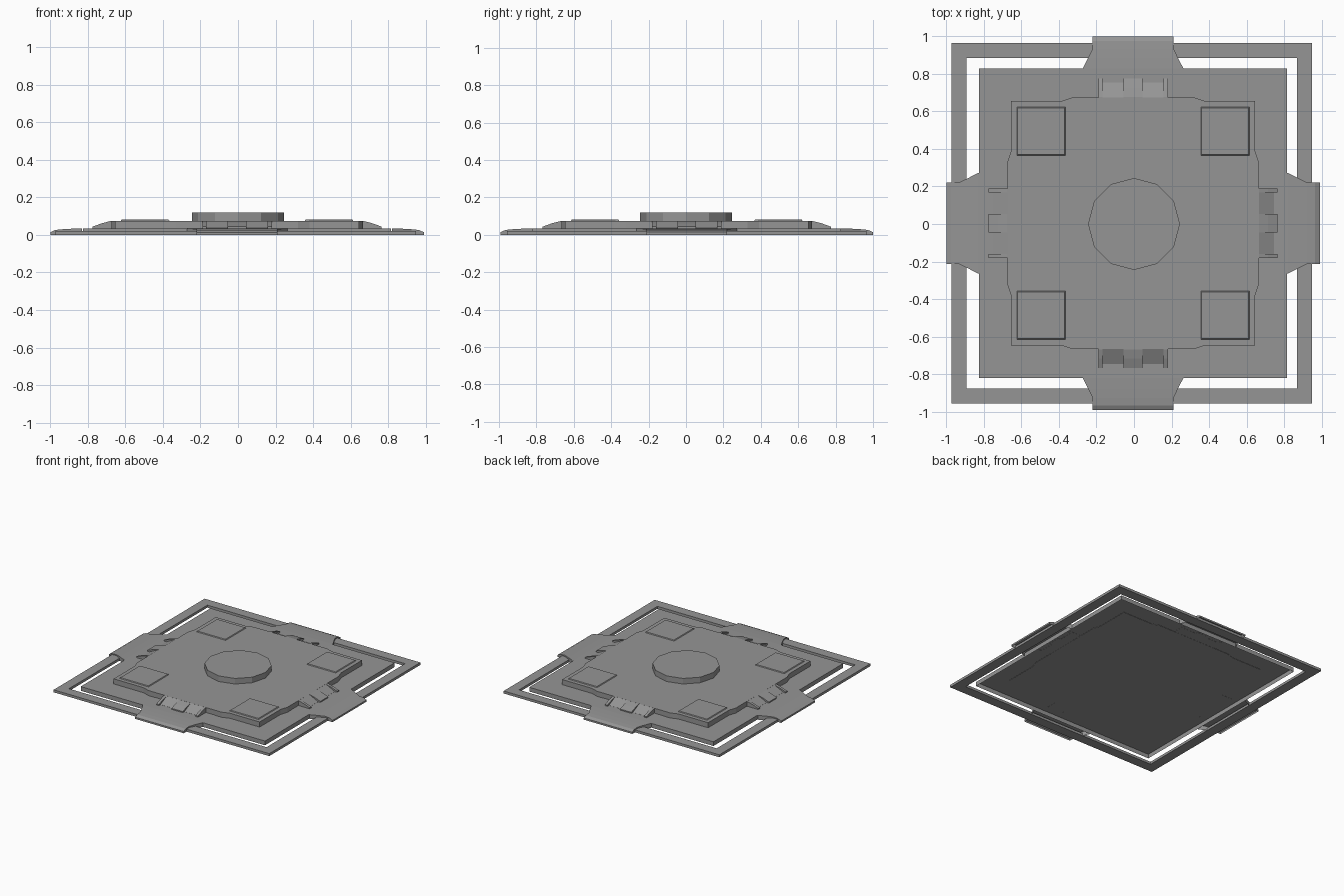
import bpy, bmesh, math
from mathutils import Matrix, Vector

cube = bpy.data.objects.get("Cube")
if cube:
    bpy.data.objects.remove(cube, do_unlink=True)

grey = bpy.data.materials.new("concrete_grey")
grey.use_nodes = True
grey.diffuse_color = (0.3, 0.3, 0.3, 1)
grey.node_tree.nodes["Principled BSDF"].inputs["Base Color"].default_value = (0.3, 0.3, 0.3, 1)

OFFSET = Vector((-0.005, 0.004, 0))


def finish(name, bm, turn=0, shift=OFFSET):
    bmesh.ops.recalc_face_normals(bm, faces=bm.faces)
    bm.transform(Matrix.Translation(shift) @ Matrix.Rotation(turn, 4, 'Z'))
    mesh = bpy.data.meshes.new(name)
    bm.to_mesh(mesh)
    bm.free()
    mesh.materials.append(grey)
    obj = bpy.data.objects.new(name, mesh)
    bpy.context.collection.objects.link(obj)
    return obj


def prism(bm, outline, z0, z1, inset=0.0, bottom=True):
    """Upright prism; the top can be drawn in towards its middle."""
    mid = sum((Vector(p) for p in outline), Vector((0, 0))) / len(outline)
    low = [bm.verts.new((x, y, z0)) for x, y in outline]
    high = []
    for x, y in outline:
        p = mid + (Vector((x, y)) - mid) * (1 - inset)
        high.append(bm.verts.new((p.x, p.y, z1)))
    if bottom:
        bm.faces.new(low[::-1])
    bm.faces.new(high)
    for i in range(len(low)):
        j = (i + 1) % len(low)
        bm.faces.new((low[i], low[j], high[j], high[i]))


def rect(x0, x1, y0, y1):
    return [(x0, y0), (x1, y0), (x1, y1), (x0, y1)]


def wedge(bm, x0, x1, profile):
    """Extrude a (y, z) profile across x."""
    left = [bm.verts.new((x0, y, z)) for y, z in profile]
    right = [bm.verts.new((x1, y, z)) for y, z in profile]
    bm.faces.new(left)
    bm.faces.new(right[::-1])
    for i in range(len(left)):
        j = (i + 1) % len(left)
        bm.faces.new((left[i], right[i], right[j], left[j]))


# Outer frame: a square ring mitred at the corners
bm = bmesh.new()
rings = []
for size, z in ((0.96, 0), (0.96, 0.02), (0.88, 0.02), (0.88, 0)):
    rings.append([bm.verts.new((x, y, z)) for x, y in rect(-size, size, -size, size)])
for k in range(4):
    a, b = rings[k], rings[(k + 1) % 4]
    for i in range(4):
        j = (i + 1) % 4
        bm.faces.new((a[i], a[j], b[j], b[i]))
finish("outer_frame", bm, shift=Vector((-0.012, 0.004, 0)))

# Base slab: shell open underneath
bm = bmesh.new()
prism(bm, rect(-0.82, 0.82, -0.825, 0.825), 0, 0.034, bottom=False)
finish("base_slab", bm)

# Raised deck with slightly bulged sides
bm = bmesh.new()
side = [(0.65, -0.65), (0.65, -0.385), (0.67, -0.325), (0.67, 0.325), (0.65, 0.385)]
deck = []
for k in range(4):
    c, s = round(math.cos(k * math.pi / 2)), round(math.sin(k * math.pi / 2))
    deck += [(c * x - s * y, s * x + c * y) for x, y in side]
prism(bm, deck, 0.032, 0.075)
finish("raised_deck", bm)

# Corner pads
for sx, side_name in ((1, "left"), (-1, "right")):
    for sy, end in ((1, "back"), (-1, "front")):
        bm = bmesh.new()
        cx, cy = sx * 0.49, sy * 0.49
        prism(bm, rect(cx - 0.13, cx + 0.13, cy - 0.13, cy + 0.13), 0.074, 0.081, 0.04)
        finish(f"corner_pad_{end}_{side_name}", bm)

# Central twelve-sided platform
bm = bmesh.new()
prism(bm, [(0.245 * math.cos(i * math.pi / 6), 0.245 * math.sin(i * math.pi / 6))
           for i in range(12)], 0.074, 0.12)
finish("centre_platform", bm, shift=Vector((0, 0, 0)))

# Access ramp and steps, repeated on all four sides
stations = [(0.995, 0.216, 0.014), (0.97, 0.216, 0.026), (0.93, 0.216, 0.03),
            (0.88, 0.24, 0.033), (0.825, 0.268, 0.035), (0.66, 0.268, 0.0355)]
tall = [(0.65, 0.033), (0.65, 0.0745), (0.672, 0.0745), (0.72, 0.062),
        (0.77, 0.044), (0.77, 0.033)]
low = [(0.65, 0.033), (0.65, 0.0745), (0.67, 0.0745), (0.75, 0.036), (0.75, 0.033)]
for k, where in enumerate(("back", "right", "front", "left")):
    turn = k * math.pi / 2
    bm = bmesh.new()
    rows = []
    for y, half, z in stations:
        floor = 0 if y > 0.82 else 0.034
        rows.append([bm.verts.new(p) for p in
                     ((-half, y, floor), (-half, y, z), (half, y, z), (half, y, floor))])
    bm.faces.new(rows[0])
    for a, b in zip(rows[:-2], rows[1:-1]):
        for i in range(3):
            bm.faces.new((a[i], a[i + 1], b[i + 1], b[i]))
    a, b = rows[-2], rows[-1]
    bm.faces.new((a[1], a[2], b[2], b[1]))
    bmesh.ops.delete(bm, geom=[v for v in bm.verts if not v.link_faces], context='VERTS')
    finish(f"ramp_{where}", bm, turn)

    bm = bmesh.new()
    for x0, x1, shape in ((-0.185, -0.163, tall), (-0.163, -0.05, low), (-0.05, 0.05, tall),
                          (0.05, 0.163, low), (0.163, 0.185, tall)):
        wedge(bm, x0, x1, shape)
    finish(f"steps_{where}", bm, turn)
